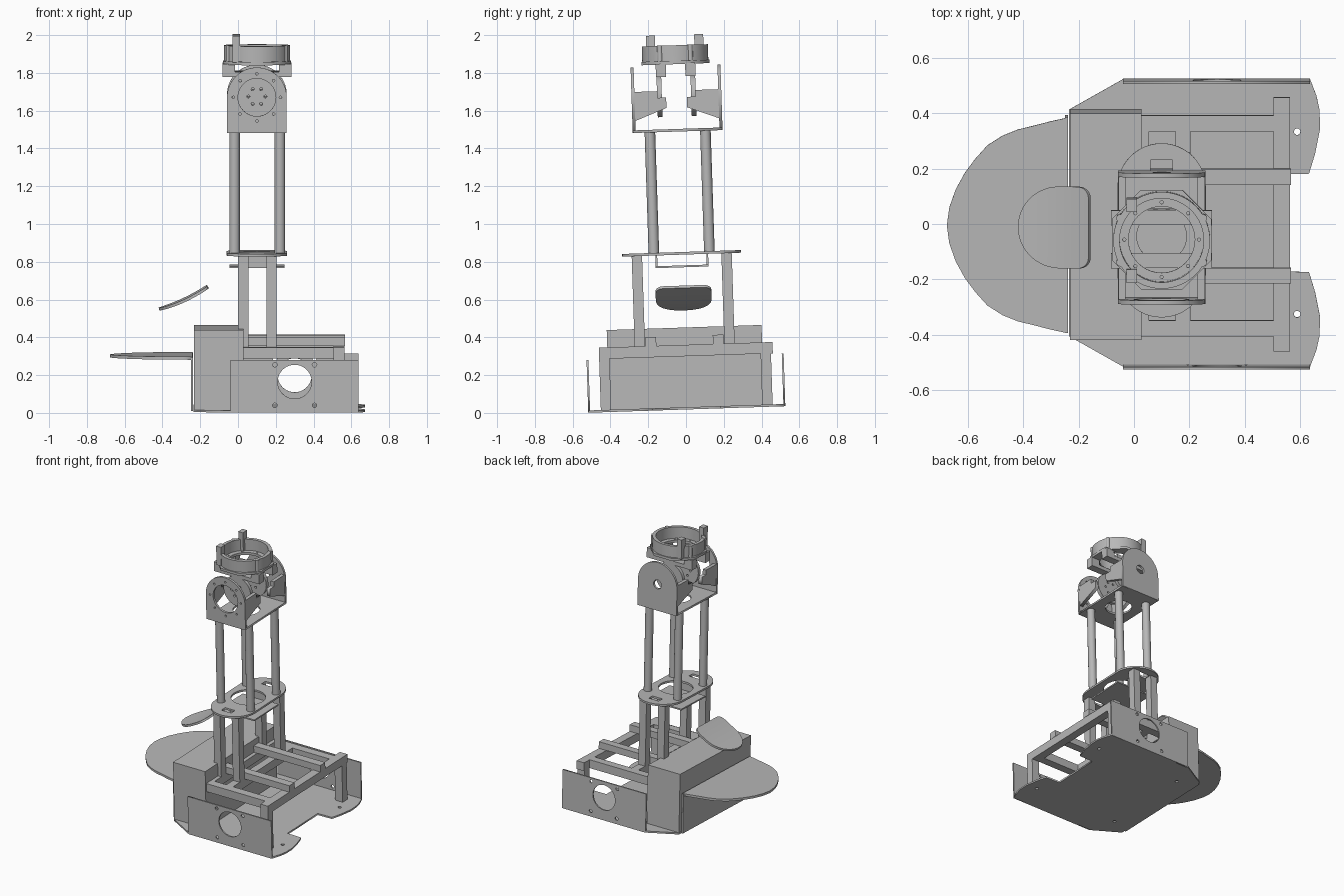
import bpy, bmesh
from math import sin, cos, pi, atan, sqrt
from mathutils import Matrix, Vector

cube = bpy.data.objects.get("Cube")
if cube:
    bpy.data.objects.remove(cube)

mat = bpy.data.materials.new("plain grey")
mat.use_nodes = True
grey = (0.48, 0.48, 0.48, 1)
mat.diffuse_color = grey
mat.node_tree.nodes["Principled BSDF"].inputs["Base Color"].default_value = grey

# The whole machine leans slightly towards the front
LEAN = Matrix.Translation((0, 0, 0.027)) @ Matrix.Rotation(atan(0.033), 4, 'X') @ Matrix.Translation((0, 0.004, 0))
FLAT = Matrix.Identity(4)
UPRIGHT = Matrix.Rotation(pi / 2, 4, 'X')
SIDE = Matrix.Rotation(pi / 2, 4, 'Z') @ Matrix.Rotation(pi / 2, 4, 'X')
CX = 0.1   # column axis in x


def finish(name, mesh, matrix=FLAT, smooth=False):
    mesh.transform(LEAN @ matrix)
    mesh.materials.clear()
    mesh.materials.append(mat)
    ob = bpy.data.objects.new(name, mesh)
    bpy.context.collection.objects.link(ob)
    if smooth:
        bpy.ops.object.select_all(action='DESELECT')
        ob.select_set(True)
        bpy.context.view_layer.objects.active = ob
        bpy.ops.object.shade_smooth_by_angle(angle=0.6)
    return ob


def box(name, x, y, z):
    bm = bmesh.new()
    bmesh.ops.create_cube(bm, size=1)
    for v in bm.verts:
        for i, (lo, hi) in enumerate((x, y, z)):
            v.co[i] = hi if v.co[i] > 0 else lo
    me = bpy.data.meshes.new(name)
    bm.to_mesh(me)
    bm.free()
    return finish(name, me)


def circle(x, y, r, n=40, start=0.0, sweep=2 * pi):
    count = n if sweep == 2 * pi else n + 1
    return [(x + r * cos(start + sweep * i / n), y + r * sin(start + sweep * i / n)) for i in range(count)]


def rect(x0, x1, y0, y1):
    return [(x0, y0), (x1, y0), (x1, y1), (x0, y1)]


def plate(name, loops, thick, at=(0, 0, 0), turn=FLAT, smooth=False):
    """Sheet cut from an outline followed by its holes."""
    cu = bpy.data.curves.new(name, 'CURVE')
    cu.dimensions = '2D'
    cu.fill_mode = 'BOTH'
    cu.extrude = thick / 2
    for loop in loops:
        s = cu.splines.new('POLY')
        s.points.add(len(loop) - 1)
        for p, (a, b) in zip(s.points, loop):
            p.co = (a, b, 0, 1)
        s.use_cyclic_u = True
    tmp = bpy.data.objects.new(name, cu)
    bpy.context.collection.objects.link(tmp)
    bpy.context.view_layer.update()
    me = bpy.data.meshes.new_from_object(tmp.evaluated_get(bpy.context.evaluated_depsgraph_get()))
    bpy.data.objects.remove(tmp)
    bm = bmesh.new()
    bm.from_mesh(me)
    bmesh.ops.remove_doubles(bm, verts=bm.verts, dist=1e-5)
    bmesh.ops.recalc_face_normals(bm, faces=bm.faces)
    bm.to_mesh(me)
    bm.free()
    return finish(name, me, Matrix.Translation(at) @ turn, smooth)


def mirror_y(half):
    return half + [(x, -y) for x, y in reversed(half) if abs(y) > 1e-6]


# Base tray: floor with two lobes, and upright side panels
half = [(0.52, 0.175), (0.633, 0.178), (0.655, 0.25), (0.673, 0.34), (0.671, 0.41),
        (0.66, 0.46), (0.637, 0.52), (-0.04, 0.52), (-0.235, 0.41)]
holes = [circle(x, y, 0.012, 10) for x in (-0.1, 0.59) for y in (-0.33, 0.33)]
plate("base_floor", [mirror_y(half)] + holes, 0.012, (0, 0, -0.003))
for side, label in ((-1, "front"), (1, "back")):
    bolts = [circle(x, z, 0.012, 12) for x in (0.195, 0.405) for z in (0.03, 0.245)]
    plate(label + "_panel", [rect(-0.04, 0.637, -0.009, 0.27), circle(0.3, 0.155, 0.09)] + bolts,
          0.01, (0, side * 0.517, 0), UPRIGHT)

# Housing at one end and its rounded shelf with a flange
box("housing", (-0.232, 0.028), (-0.41, 0.41), (0, 0.425))
half = [(-0.24, 0.39), (-0.3, 0.377), (-0.366, 0.36), (-0.42, 0.347), (-0.475, 0.325), (-0.53, 0.29),
        (-0.575, 0.24), (-0.612, 0.19), (-0.645, 0.13), (-0.668, 0.065), (-0.677, 0)]
plate("shelf", [mirror_y(half)], 0.016, (0, 0, 0.275))
box("shelf_flange", (-0.25, -0.238), (-0.39, 0.39), (-0.005, 0.28))

# Frame of square bars
TOP = 0.333
box("end_beam", (0.505, 0.565), (-0.455, 0.465), (TOP - 0.06, TOP))
for s, label in ((-1, "front"), (1, "back")):
    def span(a, b):
        return tuple(sorted((s * a, s * b)))
    box(label + "_end_post", (0.505, 0.565), span(0.4, 0.455), (0, TOP - 0.06))
    box(label + "_outer_rail", (0.028, 0.505), span(0.342, 0.4), (TOP - 0.06, TOP))
    box(label + "_upper_rail", (0.028, 0.567), span(0.15, 0.207), (TOP, 0.381))
    for x0 in (0.0, 0.15):
        box(label + "_square_column", (x0, x0 + 0.055), span(0.21, 0.265), (TOP - 0.02, 0.815))
for x0 in (0.0, 0.15):
    box("cross_beam", (x0, x0 + 0.055), (-0.342, 0.342), (TOP - 0.06, TOP))

# Curved paddle beside the column
bm = bmesh.new()
rows = []
N = 24
for i in range(N + 1):
    t = (1 - cos(pi * i / N)) / 2
    x = -0.42 + 0.255 * t
    w = 0.148
    if x < -0.27:
        w *= sqrt(max(0.0004, 1 - ((-0.27 - x) / 0.15) ** 2))
    elif x > -0.205:
        w -= 0.04 - sqrt(max(0, 0.04 ** 2 - (x + 0.205) ** 2))
    z = 0.53 + 0.065 * t + 0.052 * t * t
    rows.append([bm.verts.new((x, w * (j / 4 - 1) + 0.003, z)) for j in range(9)])
for a, b in zip(rows, rows[1:]):
    for j in range(8):
        bm.faces.new((a[j], b[j], b[j + 1], a[j + 1]))
bmesh.ops.recalc_face_normals(bm, faces=bm.faces)
bmesh.ops.solidify(bm, geom=bm.faces[:], thickness=0.015)
bmesh.ops.recalc_face_normals(bm, faces=bm.faces)
me = bpy.data.meshes.new("paddle")
bm.to_mesh(me)
bm.free()
finish("paddle", me, smooth=True)

# Middle plate with cutouts and a hanging tray
outline = circle(CX, 0.155, 0.16, 24, 0, pi) + circle(CX, -0.155, 0.16, 24, pi, pi)
cuts = [circle(CX, 0, 0.115)] + [rect(0.06, 0.14, min(s * 0.21, s * 0.255), max(s * 0.21, s * 0.255)) for s in (-1, 1)]
plate("middle_plate", [outline] + cuts, 0.014, (0, 0, 0.818))
box("tray_floor", (-0.045, 0.245), (-0.14, 0.14), (0.744, 0.754))
for s in (-1, 1):
    box("tray_side", (0.05, 0.15), (s * 0.135 - 0.005, s * 0.135 + 0.005), (0.75, 0.814))

# Four round tubes up to the head
for x in (-0.018, 0.222):
    for y in (-0.147, 0.147):
        plate("round_tube", [circle(x, y, 0.028, 24)], 0.645, (0, 0, 1.1475), smooth=True)

# Head yoke: floor and two arched cheeks
HZ = 1.652
plate("yoke_floor", [rect(CX - 0.158, CX + 0.158, -0.235, 0.235), circle(CX, 0, 0.09)], 0.014, (0, 0, 1.47))
for s, label, hole in ((-1, "front", 0.1), (1, "back", 0.032)):
    arch = [(CX - 0.158, 1.463)] + [(CX + 0.158, 1.463)] + circle(CX, HZ, 0.158, 28, 0, pi)
    bolts = [circle(CX + 0.125 * cos(k * pi / 4), HZ + 0.125 * sin(k * pi / 4), 0.007, 8)
             for k in range(8)] if s < 0 else []
    plate(label + "_cheek", [arch, circle(CX, HZ, hole)] + bolts, 0.016, (0, s * 0.23, 0), UPRIGHT)
    # Gussets and bars carrying the pivot
    for x in (CX - 0.143, CX + 0.143):
        wedge = [(s * 0.225, 1.525), (s * 0.055, 1.59), (s * 0.055, 1.645), (s * 0.225, 1.645)]
        plate(label + "_gusset", [wedge], 0.026, (x, 0, 0), SIDE)
        a, b = sorted((s * 0.1, s * 0.225))
        box(label + "_gusset_bar", (x - 0.013, x + 0.013), (a, b), (1.645, 1.68))
    # Pivot disc with its hanger
    dots = [circle(CX + 0.045 * cos(k * pi / 3), HZ + 0.045 * sin(k * pi / 3), 0.008, 8) for k in range(6)]
    plate(label + "_pivot_disc", [circle(CX, HZ, 0.11)] + dots, 0.025, (0, s * 0.09, 0), UPRIGHT)
    box(label + "_hanger", (CX - 0.18, CX + 0.18), (s * 0.078 - 0.027, s * 0.078 + 0.027), (1.755, 1.782))
    for x in (CX - 0.15, CX + 0.15):
        box(label + "_hanger_block", (x - 0.033, x + 0.033), (s * 0.078 - 0.027, s * 0.078 + 0.027), (1.755, 1.825))

# Top: eight-sided plate, ring, lugs and two pegs
octagon = circle(CX, 0, 0.18 / cos(pi / 8), 8, pi / 8)
bolts = [circle(CX + 0.135 * cos(k * pi / 4), 0.135 * sin(k * pi / 4), 0.006, 8) for k in range(8)]
plate("top_plate", [octagon, circle(CX, 0, 0.12)] + bolts, 0.018, (0, 0, 1.829))
plate("top_ring", [circle(CX, 0, 0.175, 64), circle(CX, 0, 0.152, 64)], 0.082, (0, 0, 1.879), smooth=True)
for sx in (-1, 1):
    for sy in (-1, 1):
        plate("ring_lug", [circle(CX + sx * 0.15, sy * 0.08, 0.014, 16)], 0.084, (0, 0, 1.879), smooth=True)
for s in (-1, 1):
    box("peg", (-0.028, 0.01), (s * 0.128 - 0.024, s * 0.128 + 0.024), (1.835, 1.975))
